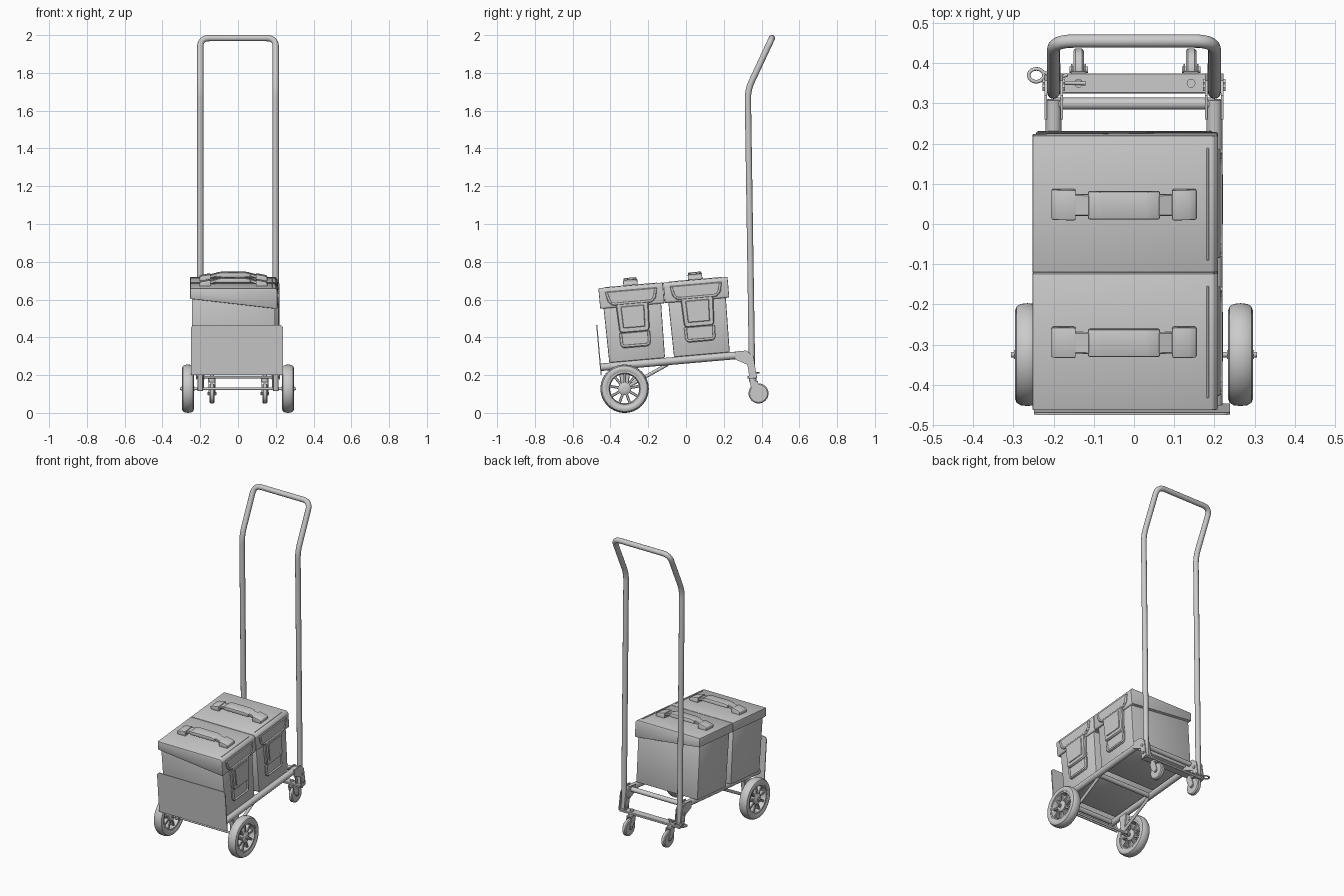
import bpy, bmesh
from math import radians, sin, cos, pi
from mathutils import Matrix, Vector

if "Cube" in bpy.data.objects:
    bpy.data.objects.remove(bpy.data.objects["Cube"])

FLAT = Matrix.Identity(4)
TILT = Matrix.Rotation(radians(5), 4, 'X')   # the bed and its load lean back


def finish(name, bm, mat):
    bmesh.ops.recalc_face_normals(bm, faces=bm.faces)
    bm.transform(mat)
    me = bpy.data.meshes.new(name)
    bm.to_mesh(me)
    bm.free()
    ob = bpy.data.objects.new(name, me)
    bpy.context.collection.objects.link(ob)
    return ob


def prism(name, pts, axis, a, b, bevel=0, mat=FLAT, seg=1):
    """Extrude a 2D outline along an axis from a to b."""
    put = {'x': lambda p, d: (d, p[0], p[1]), 'y': lambda p, d: (p[0], d, p[1]),
           'z': lambda p, d: (p[0], p[1], d)}[axis]
    bm = bmesh.new()
    face = bm.faces.new([bm.verts.new(put(p, a)) for p in pts])
    new = bmesh.ops.extrude_face_region(bm, geom=[face])['geom']
    shift = Vector(put((0, 0), b - a))
    bmesh.ops.translate(bm, verts=[v for v in new if isinstance(v, bmesh.types.BMVert)], vec=shift)
    bmesh.ops.recalc_face_normals(bm, faces=bm.faces)
    if bevel:
        bmesh.ops.bevel(bm, geom=bm.edges[:], offset=bevel, segments=seg, affect='EDGES', profile=0.5,
                        clamp_overlap=True)
    return finish(name, bm, mat)


def box(name, lo, hi, bevel=0, mat=FLAT, seg=1):
    pts = [(lo[0], lo[1]), (hi[0], lo[1]), (hi[0], hi[1]), (lo[0], hi[1])]
    return prism(name, pts, 'z', lo[2], hi[2], bevel, mat, seg)


def tube(name, pts, r, trim=0, cyclic=False, mat=FLAT):
    """Round tube through points, with rounded bends."""
    pts = [Vector(p) for p in pts]
    path = pts
    if trim:
        path = [pts[0]]
        for p, q, s in zip(pts, pts[1:], pts[2:]):
            a, b = q + (p - q).normalized() * trim, q + (s - q).normalized() * trim
            path += [a.lerp(q, t / 7).lerp(q.lerp(b, t / 7), t / 7) for t in range(8)]
        path.append(pts[-1])
    cu = bpy.data.curves.new(name, 'CURVE')
    cu.dimensions = '3D'
    cu.bevel_depth, cu.bevel_resolution, cu.use_fill_caps = r, 4, True
    sp = cu.splines.new('POLY')
    sp.points.add(len(path) - 1)
    for sp_pt, v in zip(sp.points, path):
        sp_pt.co = (*(mat @ v), 1)
    sp.use_cyclic_u = cyclic
    ob = bpy.data.objects.new(name, cu)
    bpy.context.collection.objects.link(ob)
    return ob


def lathe(name, profile, centre, steps=40, closed=True):
    """Turn an (x, radius) outline around the x axis."""
    bm = bmesh.new()
    vs = [bm.verts.new((x, 0, r)) for x, r in profile]
    n = len(vs)
    es = [bm.edges.new((vs[i], vs[(i + 1) % n])) for i in range(n if closed else n - 1)]
    bmesh.ops.spin(bm, geom=vs + es, axis=(1, 0, 0), cent=(0, 0, 0), angle=2 * pi, steps=steps)
    bmesh.ops.remove_doubles(bm, verts=bm.verts, dist=1e-5)
    return finish(name, bm, Matrix.Translation(centre))


# push handle
tube('push_handle', [(-.2, .35, .2), (-.2, .327, 1.71), (-.2, .455, 1.984), (.2, .455, 1.984),
                     (.2, .327, 1.71), (.2, .35, .2)], .0165, trim=.05)

# bed frame
for s in (-1, 1):
    tube('side_rail', [(s * .2, -.428, .28), (s * .2, .335, .28)], .02, mat=TILT)
for y in (-.41, -.068, .325):
    tube('cross_tube', [(-.2, y, .28), (.2, y, .28)], .015, mat=TILT)
arc = [(c, r * pi / 12) for c in (0, 1) for r in range(c * 6, c * 6 + 7)]
plate = [(-.249, .24), (.239, .24)] + [((-.229 if c else .219) + .02 * cos(t), .484 + .02 * sin(t)) for c, t in arc]
prism('front_plate', plate, 'y', -.433, -.427, mat=TILT)

# wheels, axle and braces
AX = Vector((0, -.325, .128))
tube('axle', [AX + Vector((-.306, 0, 0)), AX + Vector((.306, 0, 0))], .007)
for s in (-1, 1):
    c = AX + Vector((s * .265, 0, 0))
    lathe('tire', [(-.026, .092), (-.031, .1), (-.031, .11), (-.027, .12), (-.017, .126), (0, .128),
                   (.017, .126), (.027, .12), (.031, .11), (.031, .1), (.026, .092)], c, 56)
    lathe('rim', [(-.024, .083), (-.024, .094), (.024, .094), (.024, .083), (.004, .077), (-.004, .077)], c, 48)
    lathe('hub', [(-.028, .006), (-.028, .022), (-.02, .034), (.02, .034), (.028, .022), (.028, .006)], c, 32)
    lathe('axle_nut', [(-.034, .006), (-.034, .013), (.034, .013), (.034, .006)], c, 6)
    for k in range(9):
        m = Matrix.Translation(c) @ Matrix.Rotation(k * 2 * pi / 9, 4, 'X')
        box('spoke', (-.016, -.007, .03), (.016, .007, .084), .003, m)
    prism('axle_bracket', [(-.36, .25), (-.29, .255), (-.31, .115), (-.34, .115)], 'x', s * .2 - .015, s * .2 + .015, .003)
    tube('axle_brace', [(s * .19, -.095, .258), (s * .19, -.25, .172), (s * .19, -.325, .13)], .009)

# rear brackets, hinge bolts, caster bar
for s in (-1, 1):
    for x in (.18, .22):
        prism('hinge_plate', [(.26, .325), (.32, .33), (.357, .3), (.375, .19), (.337, .178), (.325, .255), (.26, .283)],
              'x', s * x - .003, s * x + .003)
    for y, z in ((.34, .27), (.352, .215)):
        lathe('hinge_bolt', [(-.028, 0), (-.028, .01), (.028, .01), (.028, 0)], (s * .2, y, z), 6, False)
box('caster_bar', (-.217, .325, .182), (.217, .375, .196), .002)

# casters
for x in (-.138, .142):
    c = Vector((x, .384, .103))
    lathe('caster_wheel', [(-.013, .01), (-.013, .047), (-.008, .053), (.008, .053), (.013, .047), (.013, .01)], c, 32)
    lathe('caster_pin', [(-.023, 0), (-.023, .008), (.023, .008), (.023, 0)], c, 12, False)
    for s in (-1, 1):
        prism('caster_fork', [(.335, .17), (.378, .17), (.398, .108), (.39, .092), (.374, .094), (.345, .13)],
              'x', x + s * .0165 - .002, x + s * .0165 + .002)
    box('fork_crown', (x - .0185, .335, .162), (x + .0185, .38, .17), .002)
    tube('swivel', [(x, .353, .165), (x, .353, .184)], .02)
    tube('caster_bolt', [(x, .35, .19), (x, .35, .205)], .011)

# locking pin with looped end
tube('lock_pin', [(-.12, .35, .212), (-.2, .352, .212), (-.223, .36, .212)], .005)
tube('pin_loop', [(-.243 + .019 * cos(k * pi / 10), .37 + .016 * sin(k * pi / 10), .212) for k in range(20)],
     .0045, cyclic=True)
tube('pin_clip', [(-.226, .378, .212), (-.19, .362, .212), (-.165, .372, .212)], .0045, trim=.01)

# two storage cases
for y0 in (-.2335, .1105):
    M = TILT @ Matrix.Translation((0, y0, 0))
    # body narrows slightly toward the bottom
    prism('case_body', [(-.148, .3), (.148, .3), (.154, .66), (-.154, .66)], 'x', -.244, .197, .006, M, 2)
    # lid with slanted skirt
    prism('case_lid', [(-.253, .641), (.203, .588), (.209, .594), (.209, .685), (.197, .698), (-.253, .698)],
          'y', -.171, .171, .005, M, 2)
    box('lid_ridge', (.181, -.14, .696), (.186, .14, .7005), .001, M)
    # carry handle
    for s in (-1, 1):
        X = lambda d: -.025 + s * d
        prism('handle_foot', [(X(.18), .69), (X(.18), .716), (X(.165), .722), (X(.12), .73), (X(.12), .69)],
              'y', -.038, .038, .004, M, 2)
        prism('handle_neck', [(X(.125), .706), (X(.125), .724), (X(.085), .735), (X(.085), .718)],
              'y', -.027, .027, .003, M)
    prism('handle_grip', [(-.115, .714), (.065, .714), (.065, .734), (.035, .739), (-.085, .739), (-.115, .734)],
          'y', -.035, .035, .005, M, 2)
    # side latch
    prism('latch_flap', [(-.138, .675), (.138, .675), (.128, .622), (.105, .6), (-.105, .6), (-.128, .622)],
          'x', .2, .215, .004, M)
    tube('latch_wire', [(.214, -.13, .667), (.214, -.118, .622), (.214, -.1, .607), (.214, .1, .607),
                        (.214, .118, .622), (.214, .13, .667)], .006, trim=.012, mat=M)
    prism('latch_lever', [(-.087, .615), (.087, .615), (.08, .462), (.068, .45), (-.068, .45), (-.08, .462)],
          'x', .195, .217, .005, M)
    prism('latch_panel', [(-.062, .59), (.062, .59), (.058, .475), (-.058, .475)], 'x', .21, .221, .003, M)
    prism('latch_catch', [(-.082, .452), (.082, .452), (.08, .385), (.066, .37), (-.066, .37), (-.08, .385)],
          'x', .195, .206, .004, M)
    tube('catch_wire', [(.207, -.074, .45), (.207, -.072, .38), (.207, .072, .38), (.207, .074, .45)],
         .006, trim=.015, mat=M)

# turn tubes into meshes, smooth round parts
bpy.ops.object.select_all(action='SELECT')
bpy.context.view_layer.objects.active = bpy.data.objects['push_handle']
bpy.ops.object.convert(target='MESH')
bpy.ops.object.select_all(action='SELECT')
bpy.ops.object.shade_smooth_by_angle(angle=radians(35))
